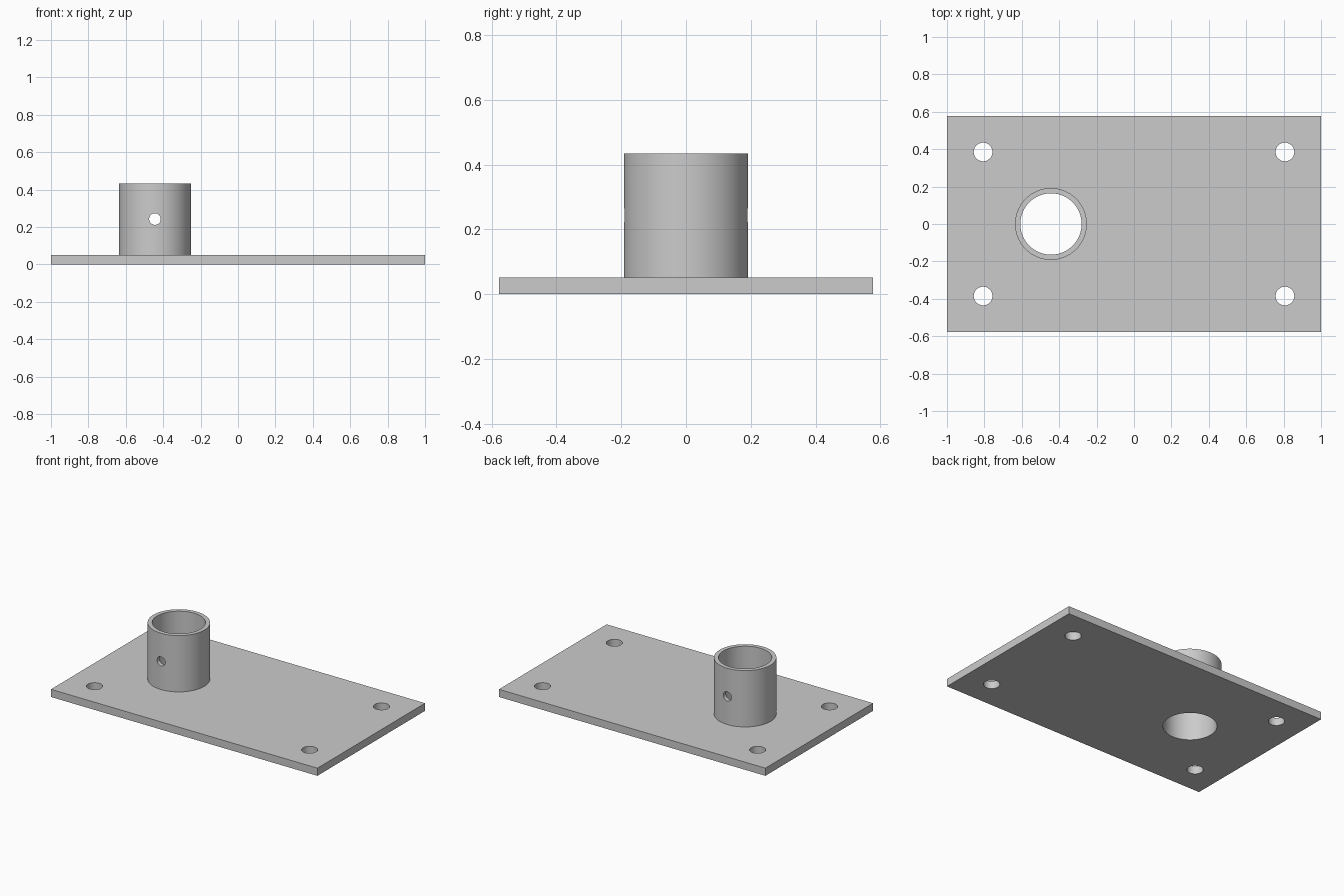
import bpy
from math import radians

if "Cube" in bpy.data.objects:
    bpy.data.objects.remove(bpy.data.objects["Cube"], do_unlink=True)

# Main dimensions
HALF_Y, THICK = 0.577, 0.052
SOCKET_X, SOCKET_R, BORE_R, SOCKET_TOP = -0.444, 0.192, 0.164, 0.434
BOLT_X, BOLT_Y, BOLT_R = 0.807, 0.385, 0.05
PIN_Z, PIN_R = 0.243, 0.031

grey = bpy.data.materials.new("plain_grey")
grey.use_nodes = True
colour = (0.6, 0.6, 0.6, 1)
grey.diffuse_color = colour
grey.node_tree.nodes["Principled BSDF"].inputs["Base Color"].default_value = colour


def cylinder(name, radius, length, centre, rotation=(0, 0, 0), sides=64):
    bpy.ops.mesh.primitive_cylinder_add(vertices=sides, radius=radius, depth=length,
                                        location=centre, rotation=rotation)
    obj = bpy.context.object
    obj.name = name
    obj.data.materials.append(grey)
    return obj


def combine(target, tool, operation):
    """Apply an exact boolean and discard the tool."""
    bpy.ops.object.select_all(action='DESELECT')
    target.select_set(True)
    bpy.context.view_layer.objects.active = target
    mod = target.modifiers.new(operation.lower(), 'BOOLEAN')
    mod.operation, mod.solver, mod.object = operation, 'EXACT', tool
    bpy.ops.object.modifier_apply(modifier=mod.name)
    bpy.data.objects.remove(tool, do_unlink=True)


# Flat base plate
bpy.ops.mesh.primitive_cube_add(size=2, location=(0, 0, THICK / 2))
plate = bpy.context.object
plate.name = "base_plate_with_socket"
plate.scale = (1, HALF_Y, THICK / 2)
bpy.ops.object.transform_apply(location=True, rotation=True, scale=True)
plate.data.materials.append(grey)

# Round socket standing on the plate, joined into one solid
foot = THICK / 2
socket = cylinder("socket", SOCKET_R, SOCKET_TOP - foot,
                  (SOCKET_X, 0, (SOCKET_TOP + foot) / 2))
combine(plate, socket, 'UNION')

# Bore through socket and plate
combine(plate, cylinder("bore", BORE_R, 2, (SOCKET_X, 0, 0)), 'DIFFERENCE')

# Cross pin hole through both socket walls
combine(plate, cylinder("pin_hole", PIN_R, 1, (SOCKET_X, 0, PIN_Z),
                        (radians(90), 0, 0), 32), 'DIFFERENCE')

# Four corner bolt holes
for sx in (-1, 1):
    for sy in (-1, 1):
        combine(plate, cylinder("bolt_hole", BOLT_R, 1, (sx * BOLT_X, sy * BOLT_Y, 0),
                                sides=40), 'DIFFERENCE')

bpy.ops.object.select_all(action='DESELECT')
plate.select_set(True)
bpy.context.view_layer.objects.active = plate
bpy.ops.object.shade_smooth_by_angle(angle=radians(30))
